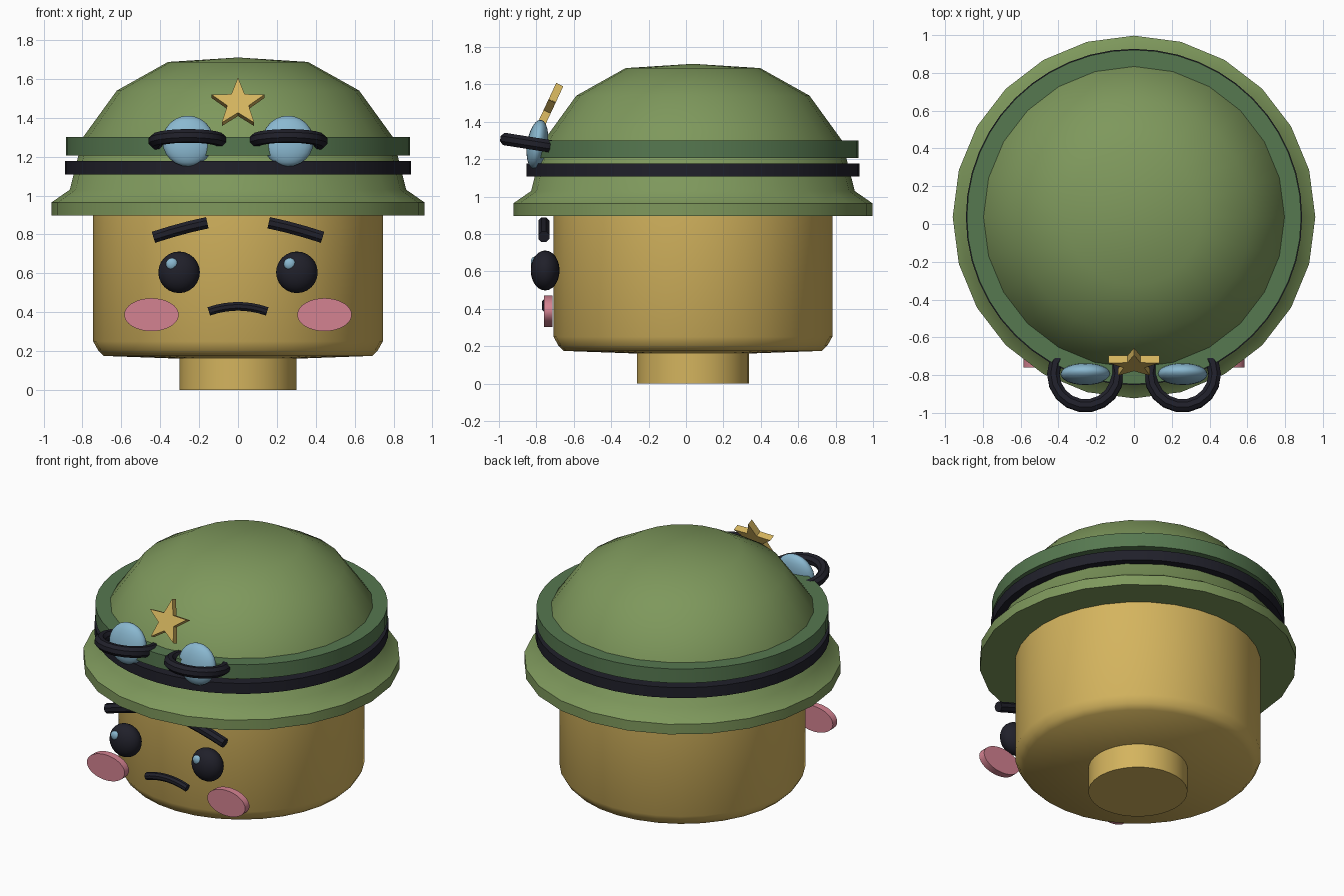
import bpy, bmesh, math
from mathutils import Matrix, Vector

if "Cube" in bpy.data.objects:
    bpy.data.objects.remove(bpy.data.objects["Cube"])

CY = 0.037  # depth centre of head and helmet


def material(name, rgb):
    m = bpy.data.materials.new(name)
    lin = [((c / 255 + 0.055) / 1.055) ** 2.4 for c in rgb]
    m.diffuse_color = (*lin, 1)
    m.use_nodes = True
    m.node_tree.nodes["Principled BSDF"].inputs["Base Color"].default_value = m.diffuse_color
    return m


GOLD = material("warm yellow", (212, 180, 94))
OLIVE = material("olive green", (126, 152, 92))
MOSS = material("moss green", (86, 120, 80))
BLACK = material("blue black", (32, 32, 42))
BLUE = material("glass blue", (138, 184, 208))
PINK = material("blush pink", (212, 130, 145))


def finish(name, bm, mat):
    bmesh.ops.remove_doubles(bm, verts=bm.verts, dist=1e-5)
    bmesh.ops.recalc_face_normals(bm, faces=bm.faces)
    me = bpy.data.meshes.new(name)
    bm.to_mesh(me)
    bm.free()
    me.materials.append(mat)
    ob = bpy.data.objects.new(name, me)
    bpy.context.collection.objects.link(ob)
    return ob


def lathe(name, profile, segs, mat, centre=(0, CY, 0), tilt=0):
    """Spin an (r, z) profile round the z axis."""
    bm = bmesh.new()
    vs = [bm.verts.new((r, 0, z)) for r, z in profile]
    es = [bm.edges.new(p) for p in zip(vs, vs[1:])]
    bmesh.ops.spin(bm, geom=vs + es, cent=(0, 0, 0), axis=(0, 0, 1),
                   angle=math.tau, steps=segs)
    bm.transform(Matrix.Translation(centre) @ Matrix.Rotation(tilt, 4, 'X'))
    return finish(name, bm, mat)


def ball(name, centre, radii, mat, tilt=0, segs=24):
    bm = bmesh.new()
    bmesh.ops.create_uvsphere(bm, u_segments=segs, v_segments=segs // 2, radius=1)
    bm.transform(Matrix.Translation(centre) @ Matrix.Rotation(tilt, 4, 'X')
                 @ Matrix.Diagonal((*radii, 1)))
    return finish(name, bm, mat)


def tube(name, path, y, radius, mat, sides=8):
    """Capped bar along a path of (x, z) points."""
    bm = bmesh.new()
    pts = [Vector((x, y, z)) for x, z in path]
    rings = []
    for i, p in enumerate(pts):
        d = (pts[min(i + 1, len(pts) - 1)] - pts[max(i - 1, 0)]).normalized()
        n = Vector((-d.z, 0, d.x))
        ring = []
        for k in range(sides):
            a = math.tau * (k + 0.5) / sides
            ring.append(bm.verts.new(p + radius * (math.cos(a) * n + Vector((0, math.sin(a), 0)))))
        rings.append(ring)
    for a, b in zip(rings, rings[1:]):
        for k in range(sides):
            j = (k + 1) % sides
            bm.faces.new((a[k], a[j], b[j], b[k]))
    bm.faces.new(rings[0])
    bm.faces.new(rings[-1])
    return finish(name, bm, mat)


# head with neck stud
lathe("head", [(0, 0.15), (0.69, 0.175), (0.72, 0.205), (0.745, 0.25),
               (0.745, 0.92), (0, 0.92)], 32, GOLD)
lathe("neck", [(0, 0), (0.3, 0), (0.3, 0.17), (0, 0.17)], 32, GOLD)

# helmet and its two bands
lathe("helmet", [(0, 0.897), (0.96, 0.897), (0.96, 0.964), (0.865, 1.03),
                 (0.797, 1.3), (0.623, 1.54), (0.36, 1.687), (0, 1.71)], 24, OLIVE)
for name, r, z0, z1, mat in (("upper_band", 0.885, 1.206, 1.3, MOSS),
                             ("lower_band", 0.89, 1.108, 1.178, BLACK)):
    lathe(name, [(0.77, z0), (r, z0), (r, z1), (0.77, z1), (0.77, z0)], 48, mat)

# badge star, leaning back
bm = bmesh.new()
star = []
for k in range(10):
    r, a = (0.058 if k % 2 else 0.142), math.pi / 2 + math.pi * k / 5
    star.append(bm.verts.new((r * math.cos(a), -0.021, r * math.sin(a))))
face = bm.faces.new(star)
ext = bmesh.ops.extrude_face_region(bm, geom=[face])
bmesh.ops.translate(bm, vec=(0, 0.042, 0),
                    verts=[v for v in ext["geom"] if isinstance(v, bmesh.types.BMVert)])
bm.transform(Matrix.Translation((0, -0.735, 1.47)) @ Matrix.Rotation(math.radians(-25), 4, 'X'))
finish("star_badge", bm, GOLD)

# parts that come in left and right pairs
LEAN = math.radians(-9)
for s, side in ((-1, "left"), (1, "right")):
    # goggles: glass lens with a ring round its middle
    gx = s * 0.257
    ball(side + "_lens", (gx, -0.795, 1.28), (0.132, 0.055, 0.132), BLUE, LEAN)
    ring = [(0.17 + 0.036 * math.cos(math.tau * (k + 0.5) / 8),
             0.036 * math.sin(math.tau * (k + 0.5) / 8)) for k in range(9)]
    lathe(side + "_goggle_ring", ring, 18, BLACK, (gx, -0.795, 1.28), LEAN)

    # eye with a glint on the same side of both
    ex = s * 0.303
    ball(side + "_eye", (ex, -0.753, 0.605), (0.107, 0.077, 0.107), BLACK)
    ball(side + "_glint", (ex - 0.037, -0.812, 0.648), (0.031, 0.018, 0.031), BLUE, 0, 16)

    # worried brow
    tube(side + "_brow", [(s * x, z) for x, z in
                          ((0.435, 0.785), (0.345, 0.813), (0.25, 0.839), (0.158, 0.86))],
         -0.76, 0.032, BLACK)

    # blush disc
    bm = bmesh.new()
    bmesh.ops.create_cone(bm, cap_ends=True, segments=32, radius1=1, radius2=1, depth=1)
    bm.transform(Matrix.Translation((s * 0.445, -0.737, 0.387))
                 @ Matrix.Diagonal((0.14, 0.046, 0.085, 1))
                 @ Matrix.Rotation(math.pi / 2, 4, 'X'))
    finish(side + "_cheek", bm, PINK)

# downturned mouth
tube("mouth", [(0.15 * t / 4, 0.43 - 0.026 * (t / 4) ** 2) for t in range(-4, 5)],
     -0.748, 0.024, BLACK)

# smooth round surfaces, keep hard edges
for ob in bpy.context.scene.objects:
    ob.select_set(True)
    bpy.context.view_layer.objects.active = ob
bpy.ops.object.shade_smooth_by_angle(angle=math.radians(44))
